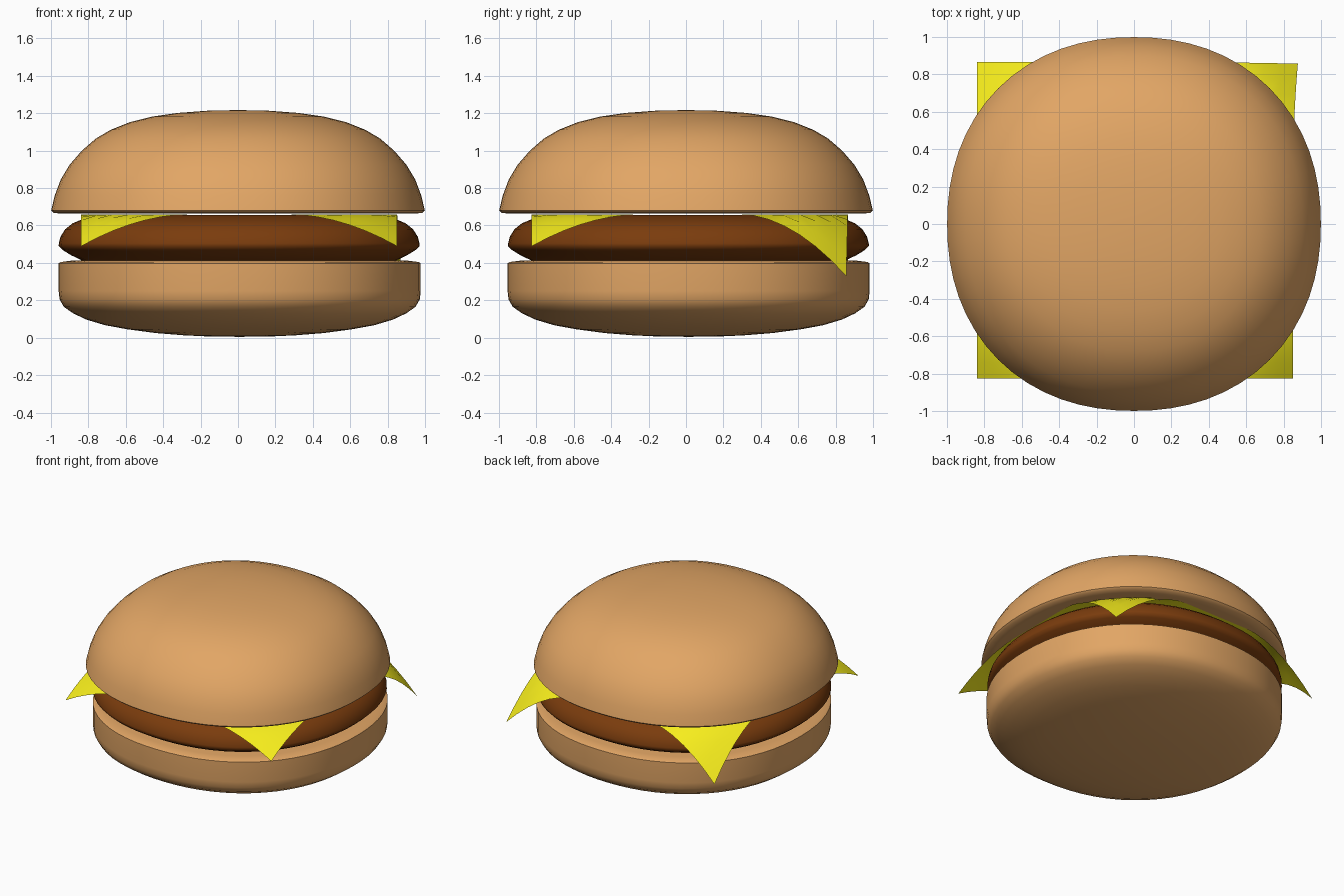
import bpy, bmesh, math

if "Cube" in bpy.data.objects:
    bpy.data.objects.remove(bpy.data.objects["Cube"])


def material(name, rgb):
    mat = bpy.data.materials.new(name)
    mat.diffuse_color = (*rgb, 1)
    mat.use_nodes = True
    mat.node_tree.nodes["Principled BSDF"].inputs["Base Color"].default_value = mat.diffuse_color
    return mat


def finish(bm, name, mat):
    mesh = bpy.data.meshes.new(name)
    bm.to_mesh(mesh)
    bm.free()
    obj = bpy.data.objects.new(name, mesh)
    bpy.context.collection.objects.link(obj)
    mesh.materials.append(mat)
    bpy.ops.object.select_all(action='DESELECT')
    obj.select_set(True)
    bpy.context.view_layer.objects.active = obj
    bpy.ops.object.shade_smooth_by_angle(angle=math.radians(55))
    return obj


def lathe(name, profile, mat, centre=(0, 0), steps=64, power=2.17):
    """Spin an (r, z) profile, bottom to top, then make it slightly squarish."""
    bm = bmesh.new()
    verts = [bm.verts.new((r, 0, z)) for r, z in profile]
    edges = [bm.edges.new(pair) for pair in zip(verts, verts[1:])]
    bmesh.ops.spin(bm, geom=verts + edges, cent=(0, 0, 0), axis=(0, 0, 1),
                   angle=math.tau, steps=steps)
    bmesh.ops.remove_doubles(bm, verts=bm.verts, dist=0.0005)
    bmesh.ops.recalc_face_normals(bm, faces=bm.faces)
    for v in bm.verts:
        r = v.co.xy.length
        if r > 0.001:
            c, s = abs(v.co.x / r), abs(v.co.y / r)
            k = (c ** power + s ** power) ** (-1 / power)
            v.co.x *= k
            v.co.y *= k
    obj = finish(bm, name, mat)
    obj.location = (*centre, 0)
    return obj


bread = material("bread", (0.76, 0.38, 0.13))
meat = material("meat", (0.195, 0.045, 0.004))
yellow = material("cheese", (0.95, 0.87, 0.012))

# Bottom bun: rounded underside, straight wall, flat top
lathe("bottom_bun", [(0, 0.005), (0.15, 0.006), (0.3, 0.013), (0.45, 0.025),
                     (0.6, 0.045), (0.72, 0.067), (0.82, 0.097), (0.89, 0.13),
                     (0.94, 0.165), (0.963, 0.205), (0.968, 0.25),
                     (0.968, 0.398), (0.955, 0.405), (0.9, 0.412), (0, 0.412)],
      bread, (0.009, 0.014))

# Patty: widest low down, with a small lip
lathe("patty", [(0, 0.413), (0.84, 0.413), (0.90, 0.442), (0.945, 0.47),
                (0.965, 0.49), (0.964, 0.505), (0.955, 0.54), (0.93, 0.58),
                (0.89, 0.612), (0.83, 0.637), (0.75, 0.652), (0.6, 0.655),
                (0, 0.655)],
      meat, (0.006, 0.013))

# Top bun: flat underside and domed top
lathe("top_bun", [(0, 0.663), (0.93, 0.663), (0.985, 0.667), (0.999, 0.68),
                  (0.98, 0.76), (0.948, 0.845), (0.9, 0.925), (0.835, 1.0),
                  (0.76, 1.065), (0.68, 1.112), (0.58, 1.152), (0.46, 1.182),
                  (0.32, 1.202), (0.16, 1.214), (0, 1.217)],
      bread)

# Cheese: thin square slice with drooping corners, the two back ones longest
bm = bmesh.new()
bmesh.ops.create_grid(bm, x_segments=20, y_segments=20, size=0.845)
for v in bm.verts:
    droop = max(0, (v.co.length - 0.895) / 0.30) ** 1.4
    v.co.z = 0.659 - droop * (0.33 if v.co.y > 0 else 0.17)
    if v.co.x > 0 and v.co.y > 0:
        v.co.x += 0.025 * droop
        v.co.y -= 0.008 * droop
    v.co.x += 0.006
    v.co.y += 0.02
finish(bm, "cheese_slice", yellow)
